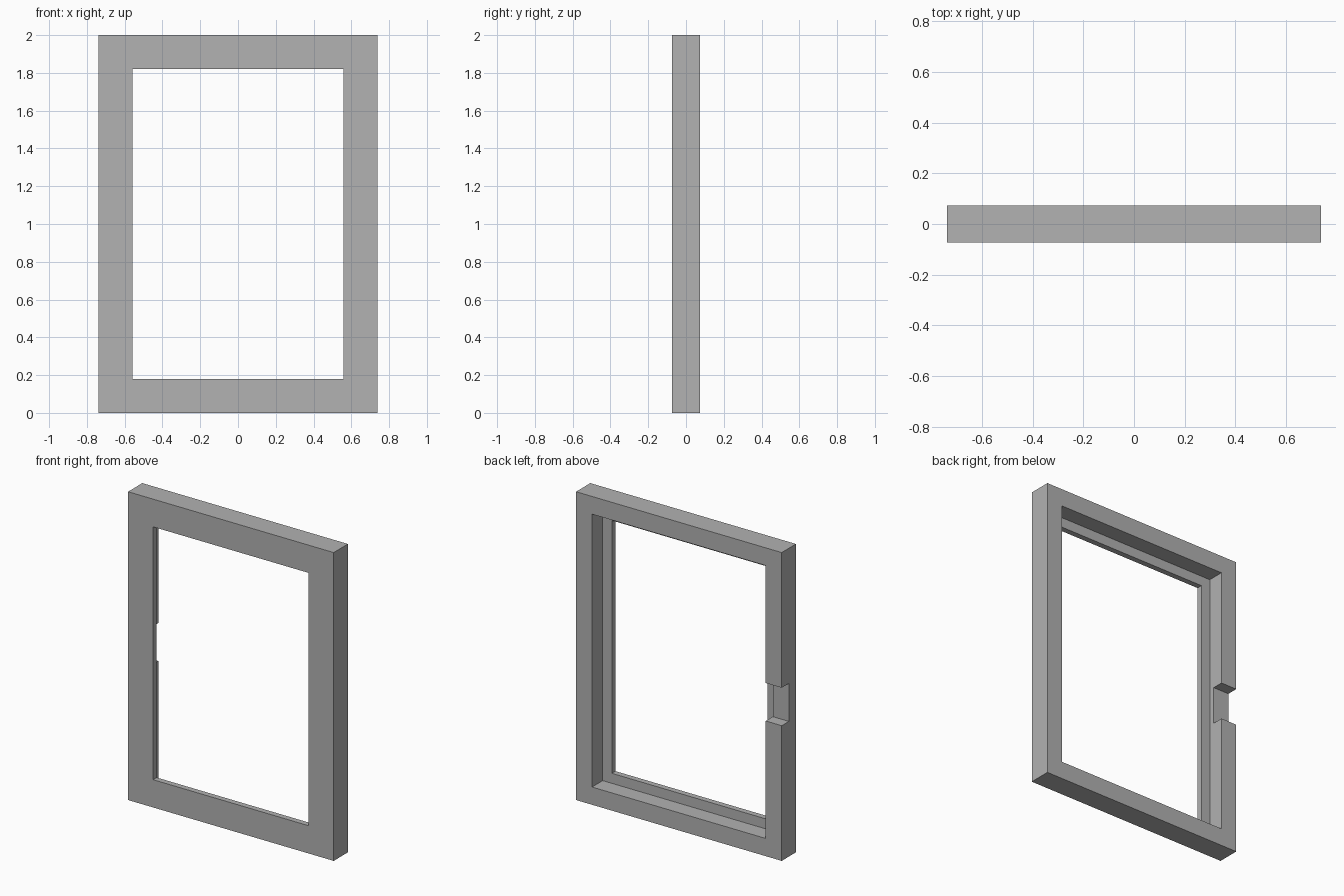
import bpy
import bmesh
from mathutils import Vector

cube = bpy.data.objects.get("Cube")
if cube:
    bpy.data.objects.remove(cube, do_unlink=True)

HALF_W, HEIGHT, HALF_D = 0.738, 2.0, 0.073
RABBET_Y = -0.036                   # back-facing ledge of the rabbet
RABBET, OPENING = 0.115, 0.18       # margins in from the outer edge
NOTCH_Z = (0.877, 1.123)

grey = bpy.data.materials.new("frame grey")
grey.use_nodes = True
colour = (0.445, 0.445, 0.445, 1)
grey.diffuse_color = colour
grey.node_tree.nodes["Principled BSDF"].inputs["Base Color"].default_value = colour


def add_object(name, bm):
    bmesh.ops.recalc_face_normals(bm, faces=bm.faces)
    mesh = bpy.data.meshes.new(name)
    bm.to_mesh(mesh)
    bm.free()
    mesh.materials.append(grey)
    obj = bpy.data.objects.new(name, mesh)
    bpy.context.collection.objects.link(obj)
    return obj


def rectangle(bm, margin, y):
    x, low, high = HALF_W - margin, margin, HEIGHT - margin
    return [bm.verts.new((px, y, pz))
            for px, pz in ((-x, low), (x, low), (x, high), (-x, high))]


# Frame: a stepped section carried round the four mitred corners
section = [(0, -HALF_D), (0, HALF_D), (RABBET, HALF_D),
           (RABBET, RABBET_Y), (OPENING, RABBET_Y), (OPENING, -HALF_D)]
bm = bmesh.new()
rings = [rectangle(bm, margin, y) for margin, y in section]
for a, b in zip(rings, rings[1:] + rings[:1]):
    for i in range(4):
        j = (i + 1) % 4
        bm.faces.new((a[i], a[j], b[j], b[i]))
frame = add_object("window_frame", bm)

# Latch notch: cut through the back half of one stile, into the rabbet
low = Vector((-HALF_W - 0.1, 0, NOTCH_Z[0]))
high = Vector((-HALF_W + RABBET + 0.03, HALF_D + 0.1, NOTCH_Z[1]))
bm = bmesh.new()
bmesh.ops.create_cube(bm, size=1)
bmesh.ops.scale(bm, vec=high - low, verts=bm.verts)
bmesh.ops.translate(bm, vec=(low + high) / 2, verts=bm.verts)
cutter = add_object("notch_cutter", bm)
cutter.hide_render = True

cut = frame.modifiers.new("Notch", 'BOOLEAN')
cut.operation = 'DIFFERENCE'
cut.solver = 'EXACT'
cut.object = cutter
bpy.context.view_layer.objects.active = frame
frame.select_set(True)
bpy.ops.object.modifier_apply(modifier=cut.name)
bpy.data.objects.remove(cutter, do_unlink=True)
